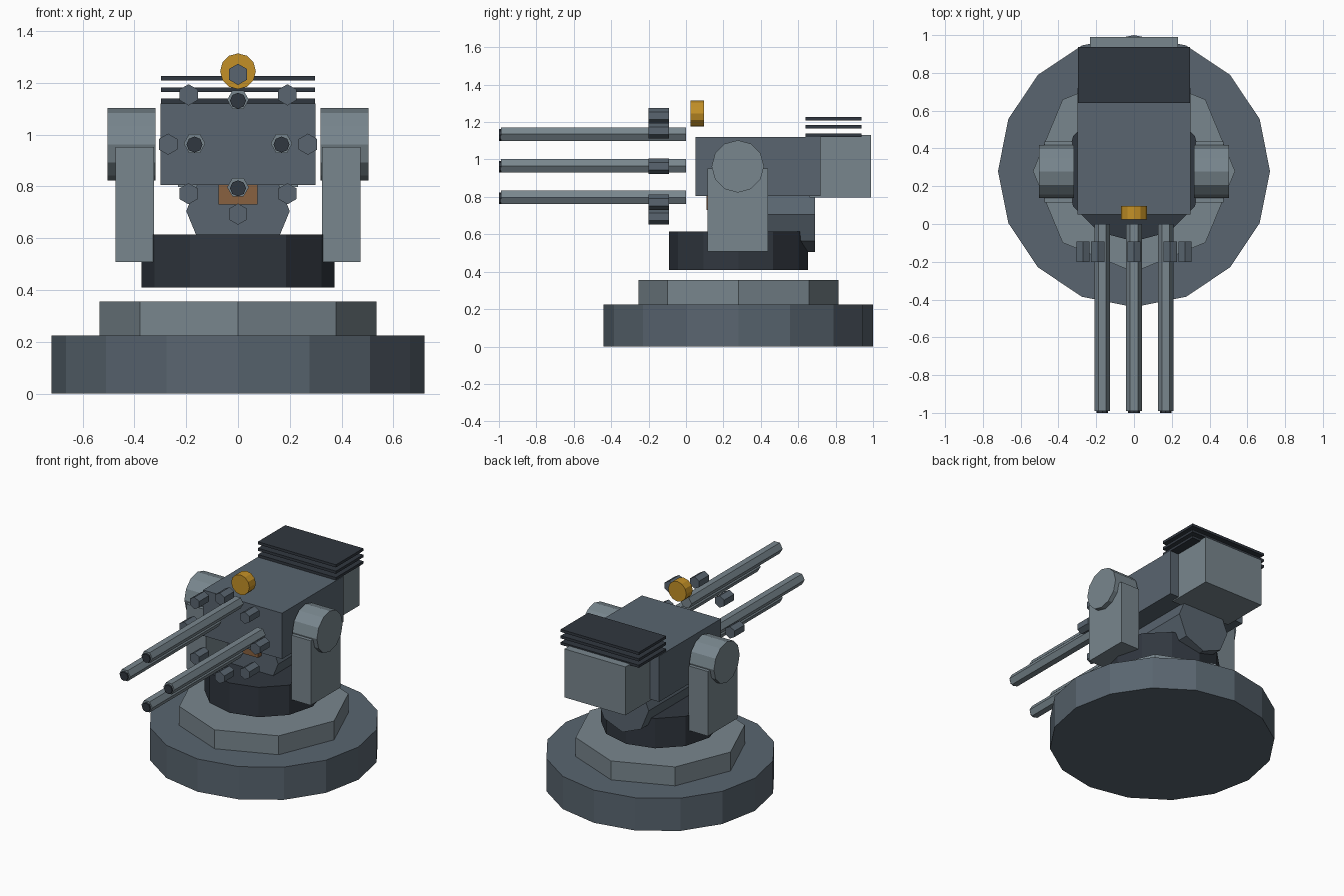
import bpy, bmesh, math
from mathutils import Matrix, Vector

if "Cube" in bpy.data.objects:
    bpy.data.objects.remove(bpy.data.objects["Cube"])


def material(name, rgb):
    m = bpy.data.materials.new(name)
    m.diffuse_color = (*rgb, 1)
    m.use_nodes = True
    m.node_tree.nodes["Principled BSDF"].inputs["Base Color"].default_value = m.diffuse_color
    return m


SLATE = material("slate", (0.10, 0.13, 0.16))
LIGHT = material("light_steel", (0.19, 0.24, 0.27))
DARK = material("dark_steel", (0.03, 0.038, 0.05))
GOLD = material("gold", (0.55, 0.28, 0.02))
COPPER = material("copper", (0.25, 0.12, 0.05))


def finish(name, bm, mat):
    mesh = bpy.data.meshes.new(name)
    bm.to_mesh(mesh)
    bm.free()
    mesh.materials.append(mat)
    obj = bpy.data.objects.new(name, mesh)
    bpy.context.collection.objects.link(obj)
    return obj


def box(name, lo, hi, mat):
    lo, hi = Vector(lo), Vector(hi)
    bm = bmesh.new()
    bmesh.ops.create_cube(bm, size=1, matrix=Matrix.Translation((lo + hi) / 2) @ Matrix.Diagonal((*(hi - lo), 1)))
    return finish(name, bm, mat)


def cylinder(name, axis, start, end, center, radius, sides, mat, turn=0):
    """Prism along an axis; center gives the other two coordinates in x, y, z order."""
    rot = {"X": Matrix.Rotation(math.pi / 2, 4, "Y"),
           "Y": Matrix.Rotation(math.pi / 2, 4, "X"),
           "Z": Matrix.Identity(4)}[axis]
    pos = list(center)
    pos.insert("XYZ".index(axis), (start + end) / 2)
    bm = bmesh.new()
    bmesh.ops.create_cone(bm, cap_ends=True, segments=sides, radius1=radius, radius2=radius, depth=end - start,
                          matrix=Matrix.Translation(pos) @ rot @ Matrix.Rotation(turn, 4, "Z"))
    return finish(name, bm, mat)


CY = 0.28  # y of the turning axis

# Stepped base and turntable
cylinder("base", "Z", 0, 0.225, (0, CY), 0.72, 16, SLATE)
cylinder("base_step", "Z", 0.225, 0.355, (0, CY), 0.535, 8, LIGHT)
cylinder("turntable", "Z", 0.41, 0.615, (0, CY), 0.372, 12, DARK)

# Motor drum and feed block under the body
cylinder("motor_drum", "Y", 0.15, 0.69, (0, 0.705), 0.2, 8, SLATE)
box("feed_block", (-0.075, 0.11, 0.73), (0.075, 0.40, 0.83), COPPER)

# Body and rear box
box("body", (-0.3, 0.05, 0.805), (0.3, 0.72, 1.12), SLATE)
box("rear_box", (-0.232, 0.66, 0.797), (0.232, 0.99, 1.13), LIGHT)

# Cooling fins
for i in range(3):
    z = 1.13 + i * 0.044
    box(f"cooling_fin_{i + 1}", (-0.297, 0.64, z - 0.009), (0.297, 0.937, z + 0.009), DARK)

# Support arms with pivot housings
for side, s in (("left", -1), ("right", 1)):
    a, b = sorted((s * 0.325, s * 0.473))
    box(f"{side}_arm", (a, 0.115, 0.508), (b, 0.438, 0.952), LIGHT)
    a, b = sorted((s * 0.318, s * 0.504))
    cylinder(f"{side}_pivot", "X", a, b, (0.277, 0.963), 0.14, 12, LIGHT)

# Four barrels with dark muzzles
for i in range(4):
    ang = i * math.pi / 2
    c = (0.168 * math.cos(ang), 0.966 + 0.169 * math.sin(ang))
    cylinder(f"barrel_{i + 1}", "Y", -0.99, 0, c, 0.042, 6, LIGHT, math.pi / 6)
    cylinder(f"muzzle_{i + 1}", "Y", -1.0, -0.97, (c[0], c[1] - 0.004), 0.031, 8, DARK)

# Ring of eight small studs around the barrels
for i in range(8):
    ang = i * math.pi / 4
    c = (0.27 * math.cos(ang), 0.963 + 0.27 * math.sin(ang))
    cylinder(f"stud_{i + 1}", "Y", -0.2, -0.092, c, 0.041, 6, SLATE)

# Gold sight lens
cylinder("sight_lens", "Y", 0.025, 0.095, (0, 1.245), 0.069, 12, GOLD)
